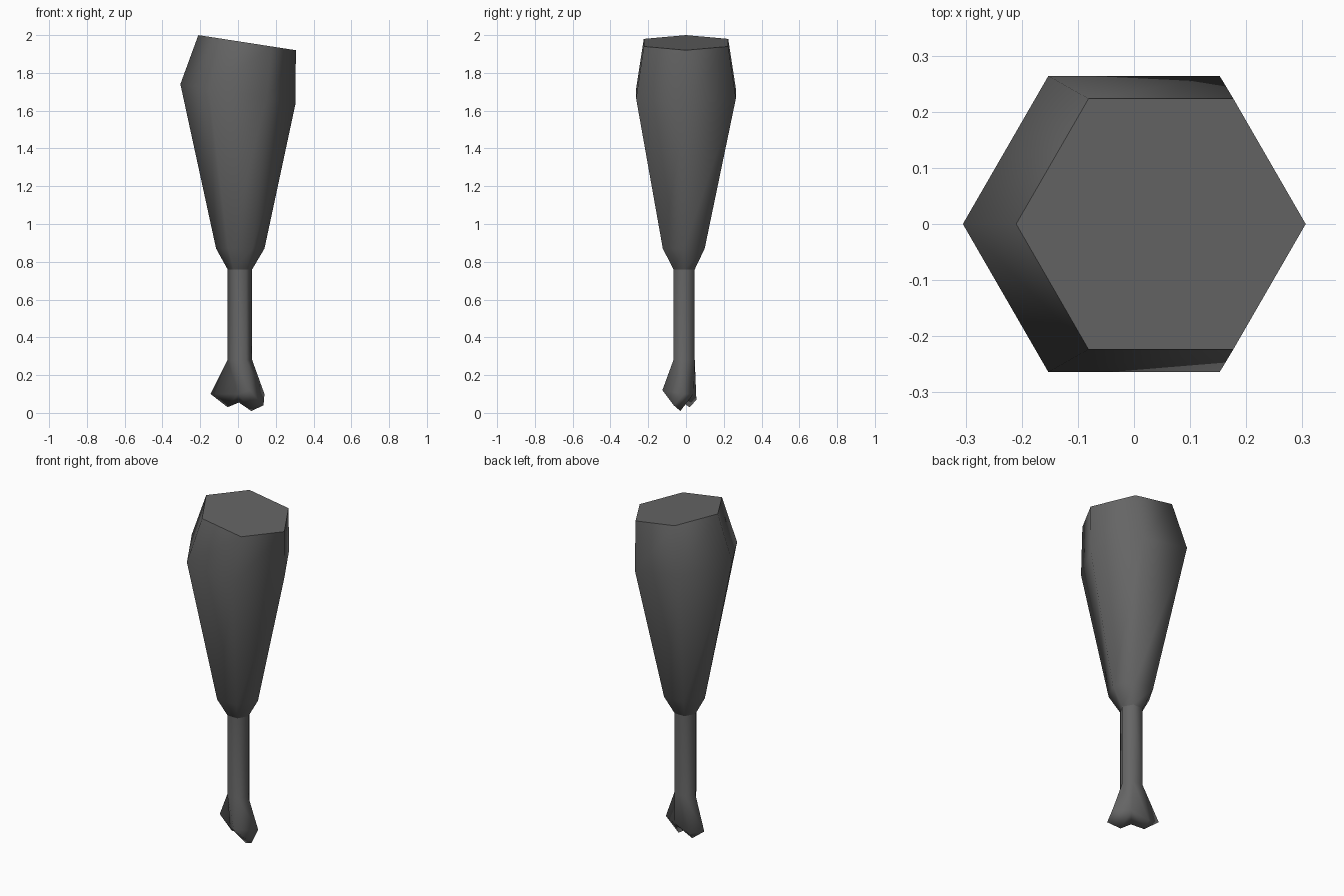
import bpy
import bmesh
from math import cos, sin, pi

if "Cube" in bpy.data.objects:
    bpy.data.objects.remove(bpy.data.objects["Cube"], do_unlink=True)

grey = bpy.data.materials.new("dark_grey")
grey.use_nodes = True
colour = (0.13, 0.13, 0.13, 1)
grey.diffuse_color = colour
grey.node_tree.nodes["Principled BSDF"].inputs["Base Color"].default_value = colour


def hexagon(bm, cx, cy, z, radius, tilt=0.0):
    """Six-sided ring with corners on the x axis; tilt is the fall along x."""
    ring = []
    for i in range(6):
        x = radius * cos(i * pi / 3)
        y = radius * sin(i * pi / 3)
        ring.append(bm.verts.new((cx + x, cy + y, z - tilt * x)))
    return ring


def bridge(bm, a, b):
    for i in range(6):
        j = (i + 1) % 6
        bm.faces.new((a[i], a[j], b[j], b[i]))


def finish(bm, name):
    bmesh.ops.recalc_face_normals(bm, faces=bm.faces[:])
    mesh = bpy.data.meshes.new(name)
    bm.to_mesh(mesh)
    bm.free()
    mesh.materials.append(grey)
    obj = bpy.data.objects.new(name, mesh)
    bpy.context.collection.objects.link(obj)
    return obj


# Meat: tapering hexagonal body with a slanted flat top
bm = bmesh.new()
rings = [
    hexagon(bm, 0.01, -0.01, 0.76, 0.065),
    hexagon(bm, 0.012, -0.012, 0.87, 0.128),
    hexagon(bm, 0, 0, 1.69, 0.305, 0.165),
    hexagon(bm, 0.048, 0, 1.96, 0.258, 0.155),
]
for low, high in zip(rings, rings[1:]):
    bridge(bm, low, high)
for f in bm.faces:
    f.smooth = True
cap = bm.faces.new(rings[-1])
for e in cap.edges:
    e.smooth = False
finish(bm, "meat")

# Bone: thin shaft flaring into a knuckle ring
bm = bmesh.new()
top = hexagon(bm, 0.01, -0.01, 0.77, 0.065)
ankle = hexagon(bm, 0.01, -0.01, 0.28, 0.065)
knuckle = [bm.verts.new(p) for p in (
    (0.14, -0.01, 0.10), (0.05, 0.04, 0.10), (-0.06, 0.055, 0.07),
    (-0.145, 0.035, 0.10), (0.0, -0.075, 0.10), (0.06, -0.125, 0.12))]
bridge(bm, top, ankle)
bridge(bm, ankle, knuckle)

# Two lobes under the knuckle, split by a notch
k = knuckle
side, right_tip, left_tip, notch = [bm.verts.new(p) for p in (
    (0.135, -0.065, 0.04), (0.07, -0.03, 0.01),
    (-0.055, 0.02, 0.03), (0.005, -0.02, 0.055))]
for face in ((k[5], k[0], side), (k[5], side, right_tip),
             (k[0], k[1], right_tip), (k[0], right_tip, side),
             (k[4], k[5], right_tip), (k[4], right_tip, notch),
             (k[1], notch, right_tip), (k[1], k[2], left_tip),
             (k[1], left_tip, notch), (k[2], k[3], left_tip),
             (k[3], k[4], left_tip), (k[4], notch, left_tip)):
    bm.faces.new(face)
for f in bm.faces:
    f.smooth = True
finish(bm, "bone")
